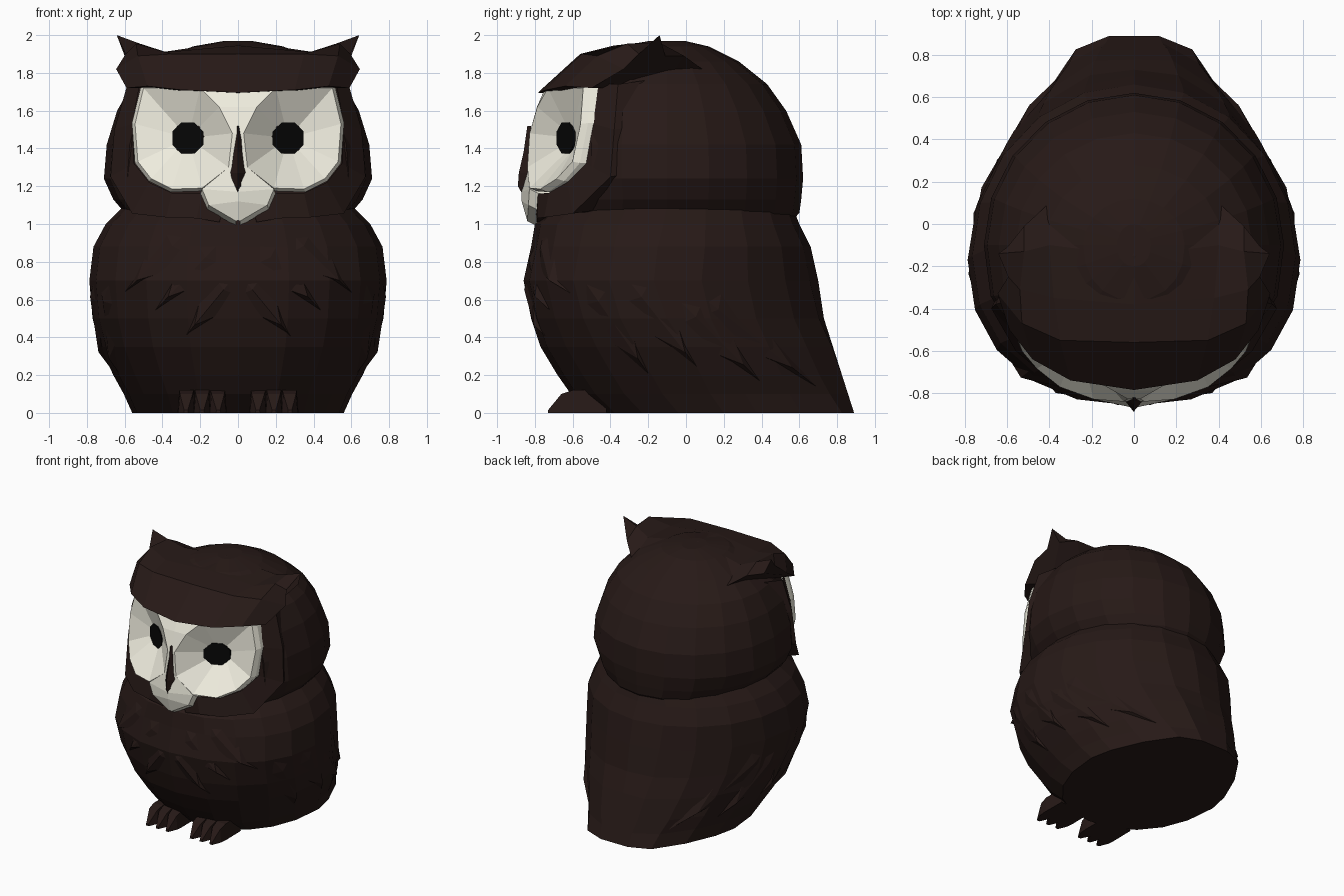
import bpy, bmesh, math
from mathutils import Vector

if "Cube" in bpy.data.objects:
    bpy.data.objects.remove(bpy.data.objects["Cube"])


def material(name, rgb):
    m = bpy.data.materials.new(name)
    m.diffuse_color = (*rgb, 1)
    m.use_nodes = True
    m.node_tree.nodes["Principled BSDF"].inputs["Base Color"].default_value = m.diffuse_color
    return m


BROWN = material("brown", (0.020, 0.010, 0.0085))
WHITE = material("cream", (0.86, 0.84, 0.73))
BLACK = material("black", (0.002, 0.002, 0.002))


def make(name, verts, faces, mat, mirror=False):
    """Flat-shaded object; mirror adds the x-flipped copy and welds the middle."""
    bm = bmesh.new()
    for s in ((1, -1) if mirror else (1,)):
        vs = [bm.verts.new((v[0] * s, v[1], v[2])) for v in verts]
        for f in faces:
            bm.faces.new([vs[i] for i in f])
    bmesh.ops.remove_doubles(bm, verts=bm.verts, dist=0.001)
    bmesh.ops.recalc_face_normals(bm, faces=bm.faces)
    me = bpy.data.meshes.new(name)
    bm.to_mesh(me)
    bm.free()
    me.materials.append(mat)
    ob = bpy.data.objects.new(name, me)
    bpy.context.collection.objects.link(ob)
    return ob


def loft(name, rows, mat, around=True, along=False, caps=(), mirror=False):
    """Skin rows of equal length; around closes each row, along joins last to first."""
    n, m = len(rows[0]), len(rows)
    faces = []
    for r in range(m if along else m - 1):
        for i in range(n if around else n - 1):
            a, b, j, k = r * n, ((r + 1) % m) * n, i, (i + 1) % n
            faces.append((a + j, a + k, b + k, b + j))
    for r in caps:
        faces.append([r * n + i for i in range(n)])
    return make(name, [v for row in rows for v in row], faces, mat, mirror)


def ring(z, w, front, back, mid, power, y_min=-9, seg=20):
    """Egg-shaped horizontal section: rounder front, tapered back, flat tail end."""
    pts = []
    y_max = .89 - .32 * z if z < .6 else 9
    for i in range(seg):
        a = 2 * math.pi * i / seg
        c, s = math.cos(a), math.sin(a)
        p = 2 / (power if c > 0 else 2.2)
        depth = back - mid if c > 0 else mid - front
        x = math.copysign(w * abs(s) ** p, s)
        y = mid + math.copysign(depth * abs(c) ** p, c)
        pts.append((x, min(y_max, max(y_min, y)), z))
    return pts


# body with flat tail end: z, half width, front, back, middle, back power
BODY = [(0, .56, -.50, 1.03, .20, 1.5), (.10, .605, -.61, .96, .13, 1.55),
        (.20, .66, -.68, .89, .08, 1.65), (.35, .73, -.77, .82, 0, 1.7),
        (.50, .77, -.82, .75, -.10, 1.8), (.70, .787, -.86, .70, -.17, 1.9),
        (.88, .765, -.82, .66, -.15, 2), (1.0, .70, -.80, .60, -.12, 2),
        (1.1, .60, -.70, .56, -.10, 2)]
loft("body", [ring(*r) for r in BODY], BROWN, caps=(0, len(BODY) - 1))

# head, flattened behind the face
HEAD = [(1.0, .54, -.72, .55, -.1, 2), (1.06, .60, -.79, .60, -.1, 2),
        (1.13, .66, -.78, .61, -.1, 2, -.66), (1.24, .71, -.8, .62, -.1, 2, -.5),
        (1.42, .695, -.8, .61, -.1, 2, -.5), (1.6, .64, -.78, .53, -.1, 2, -.5),
        (1.74, .56, -.7, .43, -.1, 2, -.55), (1.86, .42, -.54, .28, -.1, 2),
        (1.94, .24, -.36, .12, -.1, 2), (1.968, .08, -.2, 0, -.1, 2)]
loft("head", [ring(*r) for r in HEAD], BROWN, caps=(0, len(HEAD) - 1))

# brow and ear tufts: rows run from the middle out to the tuft
BROW = [
    [(0, -.60, 1.69), (.30, -.55, 1.70), (.45, -.50, 1.72), (.50, -.40, 1.72)],
    [(0, -.785, 1.695), (.30, -.74, 1.71), (.48, -.64, 1.73), (.59, -.50, 1.72)],
    [(0, -.56, 1.90), (.35, -.55, 1.90), (.53, -.47, 1.89), (.645, -.33, 1.82)],
    [(0, -.38, 1.945), (.38, -.35, 1.91), (.54, -.31, 1.955), (.595, -.25, 1.90)],
    [(0, -.15, 1.97), (.40, -.10, 1.91), (.52, -.13, 1.955), (.642, -.14, 2.0)],
    [(0, .08, 1.935), (.40, .10, 1.81), (.52, -.01, 1.89), (.60, -.11, 1.89)],
    [(0, 0, 1.75), (.30, 0, 1.75), (.40, -.10, 1.75), (.50, -.30, 1.75)]]
loft("brow", BROW, BROWN, around=False, along=True, mirror=True)
make("tuft_end", [row[3] for row in BROW], [range(len(BROW))], BROWN, True)


def face_y(x, z):
    return -.84 + 1.6 * abs(x) ** 3 + .7 * max(0, z - 1.35) ** 2


# eye sockets: rim dished in to the pupil, with an outer edge behind the rim
PX, PZ, PR = .265, 1.455, .085
RIM = [(.03, 1.48), (.05, 1.30), (.19, 1.19), (.35, 1.185), (.46, 1.24),
       (.53, 1.33), (.545, 1.53), (.50, 1.72), (.20, 1.72), (.10, 1.62)]
pupil, rim, edge, back = [], [], [], []
for x, z in RIM:
    d = Vector((x - PX, z - PZ)).normalized() * PR
    pupil.append((PX + d.x, -.63 + .55 * d.x, PZ + d.y))
    y = face_y(x, z)
    rim.append((x, y, z))
    ex, ez = max(0, PX + (x - PX) * 1.06), min(1.73, PZ + (z - PZ) * 1.06)
    edge.append((ex, y + .04, ez))
    back.append((ex, y + .10, ez))
loft("eye_socket", [pupil, rim, edge, back], WHITE, mirror=True)

# pupils: even eight-sided discs
disc = []
for i in range(8):
    a = math.pi * (i + .5) / 4
    dx = PR * 1.05 * math.cos(a)
    disc.append((PX + dx, -.64 + .55 * dx, PZ + PR * 1.05 * math.sin(a)))
loft("pupil", [disc, [(x, y + .06, z) for x, y, z in disc]], BLACK, caps=(0,), mirror=True)

# centre ridge and pointed chin
CENTRE = [((0, 1.70), (.20, 1.72)), ((0, 1.62), (.10, 1.62)), ((0, 1.48), (.03, 1.48)),
          ((0, 1.30), (.05, 1.30)), ((0, 1.17), (.19, 1.185)), ((0, 1.12), (.155, 1.10)),
          ((0, 1.02), (.01, 1.015))]
rows = []
for (cx, cz), (sx, sz) in CENTRE:
    yc = face_y(0, cz) - (.03 if 1.05 < cz < 1.2 else 0)
    ys = face_y(sx, sz)
    rows.append([(cx, yc, cz), (sx, ys, sz), (sx * 1.05, ys + .05, sz - .025), (sx, ys + .12, sz - .02)])
loft("face_centre", rows, WHITE, around=False, mirror=True)

# dark hood framing the face
INNER = [(.08, 1.06), (.19, 1.16), (.35, 1.165), (.47, 1.22), (.55, 1.32), (.56, 1.53), (.52, 1.74)]
OUTER = [(.10, -.79, 1.01), (.22, -.79, 1.03), (.38, -.75, 1.035), (.56, -.60, 1.055),
         (.675, -.40, 1.25), (.655, -.38, 1.5), (.585, -.36, 1.74)]
loft("face_hood", [[(x, face_y(x, z) + .045, z) for x, z in INNER], OUTER,
                   [(x - .06, y + .14, z + .02) for x, y, z in OUTER]], BROWN,
     around=False, mirror=True)

# beak
loft("beak", [[(0, -.84, 1.52), (.004, -.82, 1.52), (-.004, -.82, 1.52)],
              [(0, -.86, 1.38), (.035, -.82, 1.38), (-.035, -.82, 1.38)],
              [(0, -.885, 1.27), (.055, -.82, 1.27), (-.055, -.82, 1.27)],
              [(0, -.89, 1.20), (.025, -.84, 1.20), (-.025, -.84, 1.20)],
              [(0, -.87, 1.165), (.004, -.85, 1.17), (-.004, -.85, 1.17)]],
     BROWN, caps=(0, 4))


def section(z):
    """Body ring numbers at any height."""
    for a, b in zip(BODY, BODY[1:]):
        if a[0] <= z <= b[0]:
            t = (z - a[0]) / (b[0] - a[0])
            return [p + (q - p) * t for p, q in zip(a, b)]


def on_side(y, z, lift):
    _, w, f, b, m, n = section(z)
    t, n = ((y - m) / (b - m), n) if y > m else ((m - y) / (m - f), 2.2)
    return (w * max(0, 1 - t ** n) ** (1 / n) + lift, y, z)


def on_chest(x, z, lift):
    _, w, f, b, m, n = section(z)
    return (x, m - (m - f) * max(0, 1 - (x / w) ** 2.2) ** (1 / 2.2) - lift, z)


def feather(name, base, tip, width, place):
    """Ridged leaf shape laid on the body."""
    a, b = Vector(base), Vector(tip)
    side = (b - a).orthogonal().normalized() * width / 2
    mid = a.lerp(b, .45)
    outline = [a, a.lerp(b, .15) + side, mid + side, b, mid - side, a.lerp(b, .15) - side]
    verts = [place(p.x, p.y, -.014) for p in outline]
    verts += [place(*a.lerp(b, .2), .008), place(*a.lerp(b, .75), .022)]
    make(name, verts, [(0, 1, 6), (1, 2, 7, 6), (2, 3, 7), (3, 4, 7), (4, 5, 6, 7), (5, 0, 6)],
         BROWN, True)


# wing and chest feathers
for base, tip, width in [((-.54, .70), (-.16, .15), .18), ((-.32, .72), (.10, .19), .18),
                         ((-.04, .60), (.42, .14), .17), ((.03, .66), (.74, .10), .17)]:
    feather("wing_feather", base, tip, width, on_side)
for base, tip, width in [((.02, .72), (.30, .38), .14), ((.10, .90), (.46, .52), .16),
                         ((.28, .95), (.62, .62), .15)]:
    feather("chest_feather", base, tip, width, on_chest)

# feet: three clawed toes each side
for cx in (.11, .19, .27):
    rows = []
    for y, w, h in [(-.42, .05, .12), (-.60, .048, .12), (-.66, .042, .10), (-.73, .012, .015)]:
        x = cx + (cx - .19) * (-.5 - y) * .3
        rows.append([(x - w, y, 0), (x - w * .8, y, h), (x + w * .8, y, h), (x + w, y, 0)])
    loft("toe", rows, BROWN, caps=(0, 3), mirror=True)
